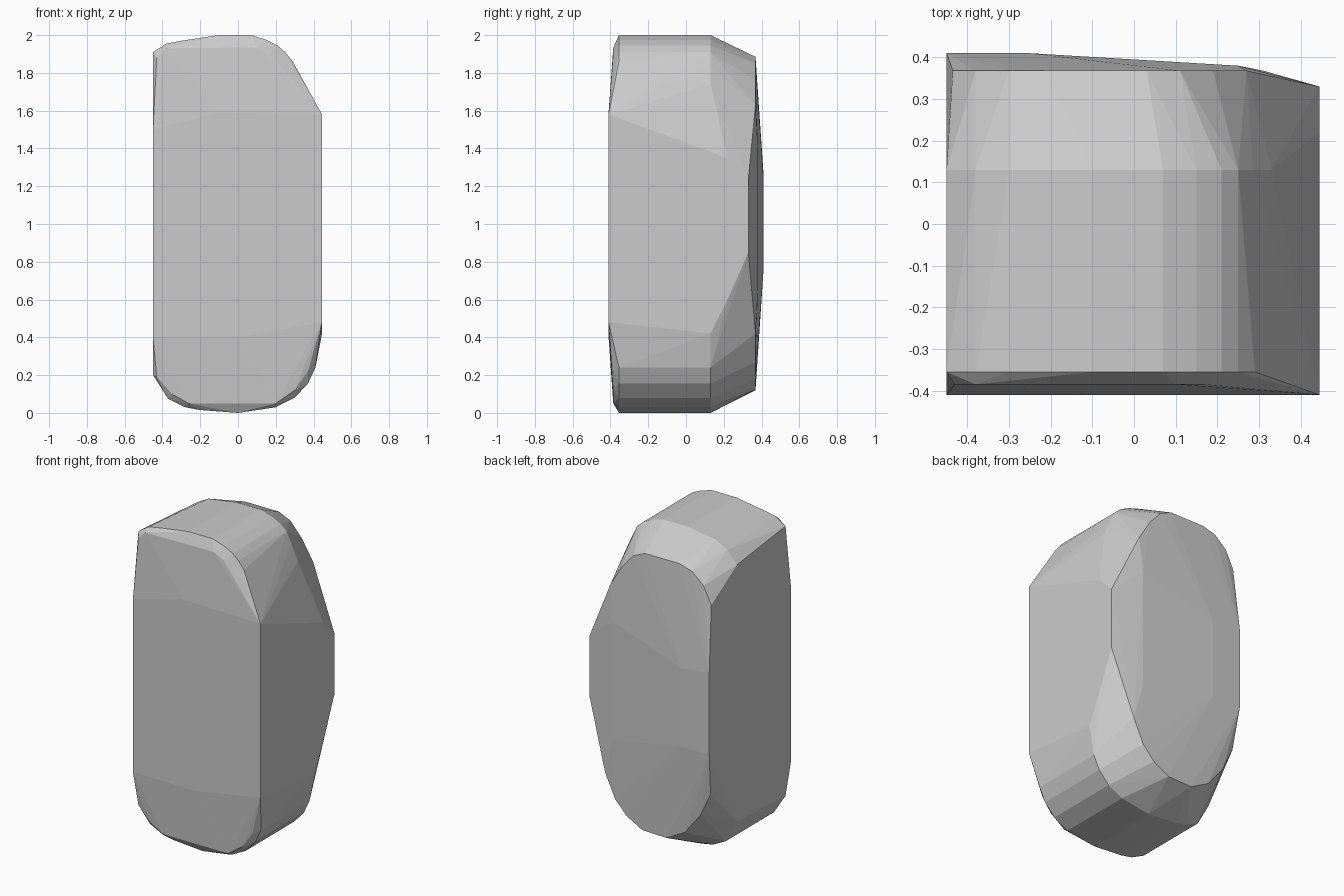
import bpy
import bmesh

# Shared top and bottom arcs of the body outline (x, z)
CROWN = [(-0.30, 1.97), (-0.10, 2.0), (0.07, 2.0), (0.15, 1.975), (0.21, 1.945), (0.25, 1.91)]
BELLY = [(0.41, 0.24), (0.37, 0.155), (0.30, 0.08), (0.20, 0.03), (0.0, 0.0),
         (-0.20, 0.015), (-0.28, 0.03), (-0.37, 0.075)]

# Cross-sections from front to back: y, outline (x, z)
SECTIONS = [
    # flat front face
    (-0.41, [(-0.45, 1.5), (-0.1, 1.59), (0.445, 1.58), (0.445, 0.48), (0.0, 0.40), (-0.45, 0.40)]),
    # front bevel
    (-0.385, [(-0.43, 1.88), (-0.38, 1.93), (0.10, 1.935), (0.17, 1.90), (0.25, 1.82),
              (0.37, 0.22), (0.30, 0.12), (0.20, 0.05), (-0.26, 0.05), (-0.35, 0.10), (-0.43, 0.19)]),
    # front rim
    (-0.355, CROWN + BELLY + [(-0.45, 1.91), (-0.38, 1.955), (0.29, 1.86), (-0.45, 0.20)]),
    # rear ridge
    (0.13, CROWN + BELLY + [(-0.45, 1.85), (-0.38, 1.925), (0.285, 1.84), (0.33, 1.74),
                            (0.445, 1.38), (0.445, 0.42), (-0.45, 0.22)]),
    # right side narrowing toward the back
    (0.22, [(0.445, 1.35), (0.445, 0.60)]),
    (0.33, [(0.445, 1.24), (0.445, 0.85)]),
    # oval back rim
    (0.368, [(-0.435, 1.68), (-0.38, 1.79), (-0.30, 1.86), (-0.21, 1.885), (0.03, 1.885),
             (0.11, 1.85), (0.19, 1.76), (0.27, 1.63), (0.31, 0.42), (0.24, 0.27), (0.16, 0.185),
             (0.05, 0.125), (-0.12, 0.12), (-0.25, 0.19), (-0.36, 0.33), (-0.43, 0.48)]),
    (0.38, [(0.25, 1.40), (0.25, 0.65)]),
    # highest part of the back
    (0.41, [(-0.45, 1.27), (-0.25, 1.25), (-0.25, 0.75), (-0.45, 0.75)]),
]

# Skin the sections into one convex faceted body
bm = bmesh.new()
for y, outline in SECTIONS:
    for x, z in outline:
        bm.verts.new((x, y, z))
hull = bmesh.ops.convex_hull(bm, input=bm.verts[:])
loose = {v for v in hull["geom_interior"] + hull["geom_unused"] if isinstance(v, bmesh.types.BMVert)}
bmesh.ops.delete(bm, geom=[v for v in loose if not v.link_faces], context='VERTS')
bmesh.ops.dissolve_limit(bm, angle_limit=0.01, verts=bm.verts[:], edges=bm.edges[:])
bmesh.ops.recalc_face_normals(bm, faces=bm.faces[:])

mesh = bpy.data.meshes.new("faceted_body")
bm.to_mesh(mesh)
bm.free()
body = bpy.data.objects.new("faceted_body", mesh)
bpy.context.collection.objects.link(body)
